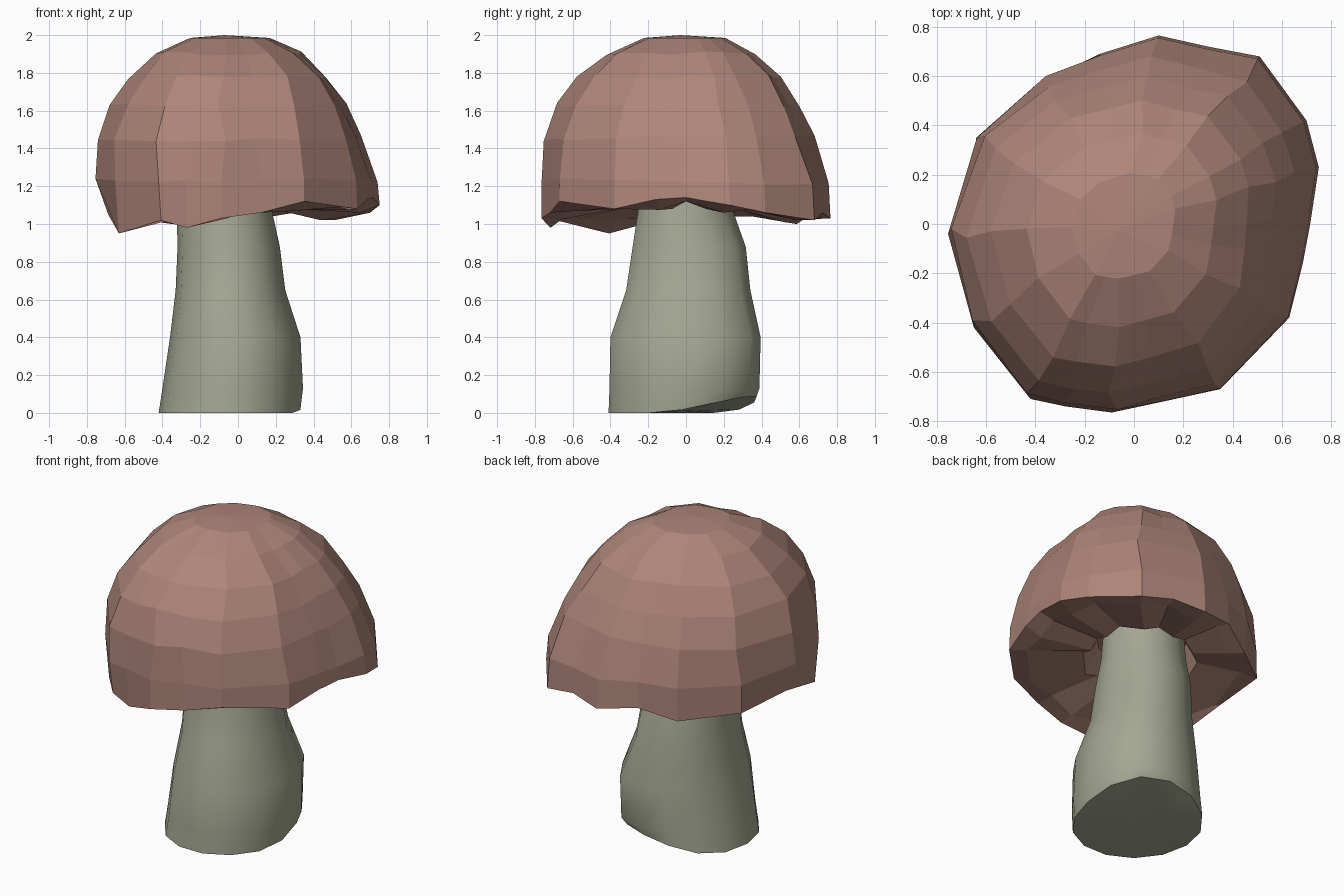
import bpy, bmesh, math, random

if "Cube" in bpy.data.objects:
    bpy.data.objects.remove(bpy.data.objects["Cube"])

random.seed(7)


def material(name, color):
    m = bpy.data.materials.new(name)
    m.diffuse_color = (*color, 1)
    m.use_nodes = True
    m.node_tree.nodes["Principled BSDF"].inputs["Base Color"].default_value = m.diffuse_color
    return m


def loft(name, rings, start, end, mat):
    """Skin closed rings of points and fan both ends to a centre point."""
    bm = bmesh.new()
    loops = [[bm.verts.new(p) for p in ring] for ring in rings]
    n = len(loops[0])
    for a, b in zip(loops, loops[1:]):
        for i in range(n):
            j = (i + 1) % n
            bm.faces.new((a[i], a[j], b[j], b[i]))
    for loop, tip in ((loops[0], start), (loops[-1], end)):
        v = bm.verts.new(tip)
        for i in range(n):
            bm.faces.new((loop[i], loop[(i + 1) % n], v))
    bmesh.ops.recalc_face_normals(bm, faces=bm.faces)
    mesh = bpy.data.meshes.new(name)
    bm.to_mesh(mesh)
    bm.free()
    mesh.materials.append(mat)
    obj = bpy.data.objects.new(name, mesh)
    bpy.context.collection.objects.link(obj)
    return obj


# Cap: irregular rim outline (x, y, rim height), counter-clockwise
rim = [(.715, 0, 1.14), (.75, .23, 1.10), (.70, .42, 1.06), (.51, .68, 1.02),
       (.30, .72, 1.06), (.10, .765, 1.03), (-.14, .69, 1.07), (-.36, .605, 1.0),
       (-.64, .35, 1.04), (-.755, -.04, 1.05), (-.65, -.42, .95), (-.42, -.71, 1.02),
       (-.28, -.74, .98), (-.09, -.765, 1.03), (.12, -.72, 1.06), (.35, -.67, 1.12),
       (.63, -.38, 1.08), (.685, -.16, 1.13)]

# Dome profiles (radius factor, z): full on front left, slumped on back right
full = [(.29, 1.985), (.55, 1.90), (.76, 1.775), (.90, 1.63), (.985, 1.45), (1.0, 1.23)]
slump = [(.27, 1.985), (.47, 1.91), (.635, 1.78), (.765, 1.63), (.87, 1.46), (.985, 1.22)]
rings = []
for k, (f, s) in enumerate(zip(full, slump)):
    ring = []
    for i, (x, y, z) in enumerate(rim):
        t = (0.5 + 0.5 * math.cos(math.atan2(y, x) - math.radians(45))) ** 1.5
        r = f[0] + (s[0] - f[0]) * t
        h = f[1] + (s[1] - f[1]) * t
        if k:   # uneven facets
            h += random.uniform(-.012, .012)
        shift = -0.05 * (1 - r)
        # slide points a little round the dome
        w = random.uniform(-.04, .04) if 0 < k < 5 else 0
        ring.append((x * r + shift - y * r * w, y * r + x * r * w, h))
    rings.append(ring)

# Ragged lip, then ridged underside rising into a socket round the stem
lip = []
for x, y, z in rim:
    r = .91 if x < -.7 else (.97 if z < 1.03 and x < 0 else 1.0)
    lip.append((x * r, y * r, z))
rings.append(lip)
rings.append([(x * .86, y * .86, z * .5 + .53 + .02 * (-1) ** i)
              for i, (x, y, z) in enumerate(rim)])
rings.append([(x * .46 - .05, y * .46, 1.10 + .02 * (-1) ** i)
              for i, (x, y, z) in enumerate(rim)])
rings.append([(x * .36 - .06, y * .36, 1.24) for x, y, z in rim])
loft("mushroom_cap", rings, (-.07, -.03, 2.0), (-.06, 0, 1.26),
     material("cap_brown", (.42, .235, .19)))

# Stem: leaning tapered sections (x min, x max, y min, y max, z, back right bulge)
sections = [(-.42, .325, -.42, .37, 0, .08), (-.40, .335, -.415, .375, .13, .14),
            (-.36, .32, -.41, .375, .40, .18), (-.33, .245, -.325, .335, .65, .10),
            (-.32, .22, -.29, .32, .88, .03), (-.325, .18, -.26, .255, 1.07, 0),
            (-.31, .17, -.24, .24, 1.25, 0)]
SIDES = 14
rings = []
for k, (x0, x1, y0, y1, z, b) in enumerate(sections):
    ring = []
    for i in range(SIDES):
        a = math.tau * i / SIDES
        r = (1 + b * max(0, math.cos(a - math.radians(45))) ** 5) / 2
        # the foot lifts off the ground at the back right
        lift = .09 * max(0, math.cos(a - math.radians(65))) ** 2 if k == 0 else 0
        ring.append(((x0 + x1) / 2 + r * math.cos(a) * (x1 - x0),
                     (y0 + y1) / 2 + r * math.sin(a) * (y1 - y0), z + lift))
    rings.append(ring)
stem = loft("mushroom_stem", rings, (-.05, -.02, .01), (-.07, 0, 1.25),
            material("stem_green_grey", (.37, .39, .29)))
bpy.context.view_layer.objects.active = stem
stem.select_set(True)
bpy.ops.object.shade_smooth_by_angle(angle=math.radians(40))
